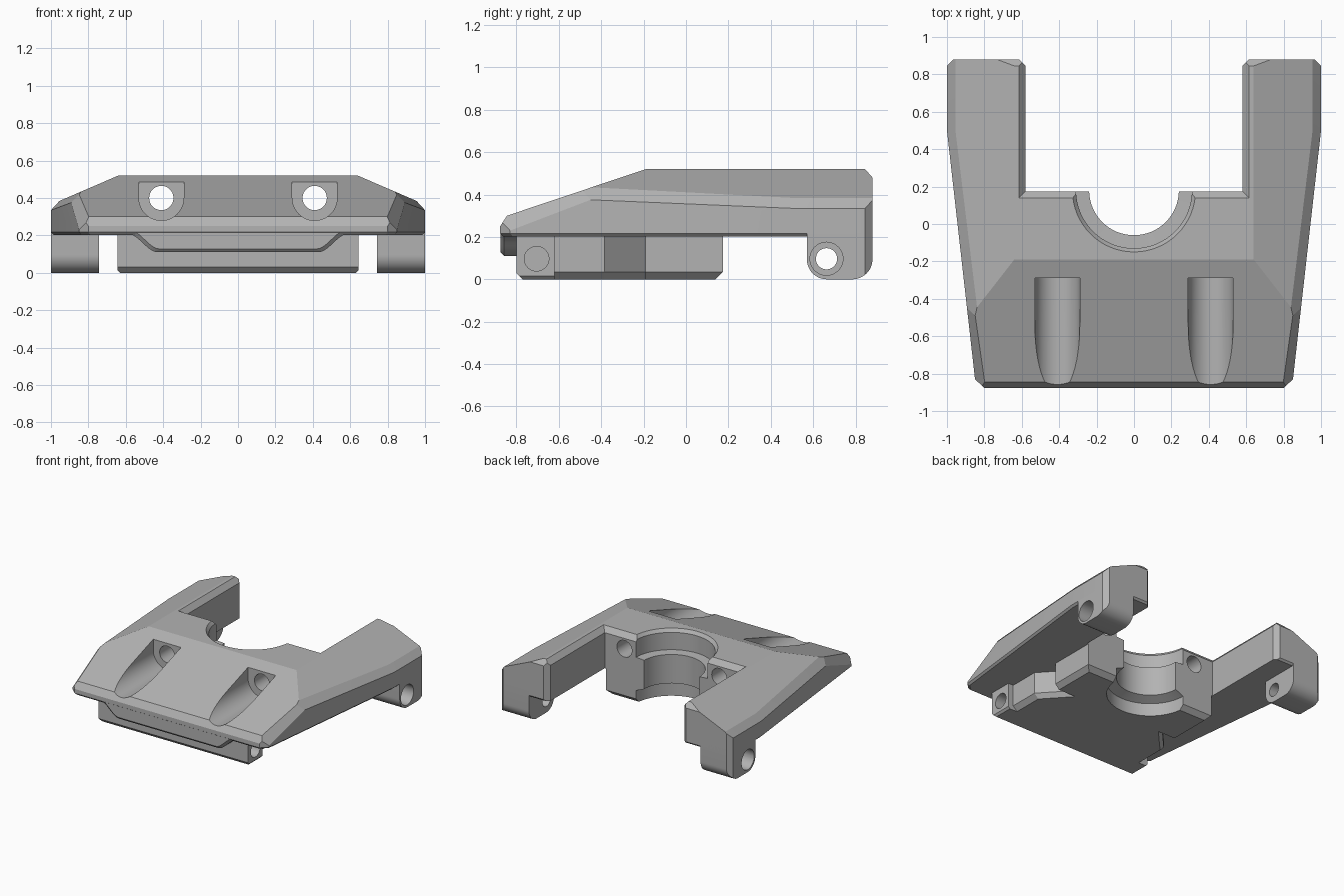
import bpy, bmesh, math
from mathutils import Vector

old = bpy.data.objects.get("Cube")
if old:
    bpy.data.objects.remove(old, do_unlink=True)

grey = bpy.data.materials.new("plain grey")
grey.use_nodes = True
COLOUR = (0.45, 0.45, 0.45, 1)
grey.diffuse_color = COLOUR
grey.node_tree.nodes["Principled BSDF"].inputs["Base Color"].default_value = COLOUR


def make(name, bm):
    bmesh.ops.recalc_face_normals(bm, faces=bm.faces[:])
    mesh = bpy.data.meshes.new(name)
    bm.to_mesh(mesh)
    bm.free()
    mesh.materials.append(grey)
    obj = bpy.data.objects.new(name, mesh)
    bpy.context.collection.objects.link(obj)
    return obj


def loft(rings):
    """Closed solid through equal-length rings of 3D points."""
    bm = bmesh.new()
    vs = [[bm.verts.new(p) for p in ring] for ring in rings]
    n = len(vs[0])
    bm.faces.new(vs[0])
    bm.faces.new(vs[-1])
    for a, b in zip(vs, vs[1:]):
        for i in range(n):
            j = (i + 1) % n
            bm.faces.new((a[i], a[j], b[j], b[i]))
    bmesh.ops.recalc_face_normals(bm, faces=bm.faces[:])
    return bm


def prism(points, axis, lo, hi):
    place = {"x": lambda a, b, t: (t, a, b),
             "y": lambda a, b, t: (a, t, b),
             "z": lambda a, b, t: (a, b, t)}[axis]
    return loft([[place(a, b, t) for a, b in points] for t in (lo, hi)])


def arc(cx, cy, r, start=0, end=360, n=40):
    count = n if end - start == 360 else n + 1
    angles = [math.radians(start + (end - start) * i / n) for i in range(count)]
    return [(cx + r * math.cos(a), cy + r * math.sin(a)) for a in angles]


def rect(x0, y0, x1, y1):
    return [(x0, y0), (x1, y0), (x1, y1), (x0, y1)]


def clip(bm, point, normal):
    """Slice a convex solid by a plane and close it again."""
    bmesh.ops.bisect_plane(bm, geom=bm.verts[:] + bm.edges[:] + bm.faces[:],
                           plane_co=point, plane_no=Vector(normal).normalized(),
                           clear_outer=True)
    bmesh.ops.remove_doubles(bm, verts=bm.verts[:], dist=0.0005)
    corners = [v.co.copy() for v in bm.verts]
    bm.clear()
    for co in corners:
        bm.verts.new(co)
    bmesh.ops.convex_hull(bm, input=bm.verts[:])
    bmesh.ops.delete(bm, geom=[v for v in bm.verts if not v.link_faces], context="VERTS")
    bmesh.ops.dissolve_limit(bm, angle_limit=0.005, verts=bm.verts[:], edges=bm.edges[:])


def clip3(bm, a, b, c, outward):
    a, b, c = Vector(a), Vector(b), Vector(c)
    normal = (b - a).cross(c - a)
    if normal.dot(Vector(outward)) < 0:
        normal.negate()
    clip(bm, a, normal)


def cut(target, bm):
    tool = make("cutter", bm)
    tool.hide_render = True
    mod = target.modifiers.new("cut", "BOOLEAN")
    mod.operation = "DIFFERENCE"
    mod.solver = "EXACT"
    mod.use_hole_tolerant = True
    mod.object = tool
    bpy.context.view_layer.objects.active = target
    bpy.ops.object.modifier_apply(modifier=mod.name)
    bpy.data.objects.remove(tool, do_unlink=True)


def bore():
    """Stepped round opening shared by the shell and the block."""
    steps = ((0.31, -0.1), (0.31, 0.1), (0.24, 0.13), (0.24, 0.355),
             (0.31, 0.36), (0.31, 0.495), (0.345, 0.54))
    return loft([[(x, y, z) for x, y in arc(0, 0.18, r, n=64)] for r, z in steps])


# Faceted upper shell with a thin chamfer around its underside
half = [(0.8, -0.877), (0.85, -0.83), (1, 0.5), (1, 0.845), (0.965, 0.88)]
outline = half + [(-x, y) for x, y in reversed(half)]
bm = loft([[(x * k, y * k, z) for x, y in outline]
           for k, z in ((0.985, 0.203), (1, 0.217), (1, 0.52))])
clip3(bm, (0, -0.19, 0.52), (1, -0.19, 0.52), (0, -0.845, 0.3), (0, -1, 1))
clip3(bm, (0, -0.845, 0.3), (1, -0.845, 0.3), (0, -0.877, 0.25), (0, -1, 1))
clip3(bm, (0, 0.845, 0.52), (1, 0.845, 0.52), (0, 0.88, 0.48), (0, 1, 1))
for s in (-1, 1):
    out = (s, 0, 1)
    wall, ridge = (s * 0.893, -0.45, 0.375), (s * 0.945, 0.5, 0.395)
    clip3(bm, (s * 0.64, 0, 0.52), (s * 0.64, 1, 0.52), (s * 0.93, 0, 0.395), out)
    clip3(bm, (s, 0.5, 0.335), (s, 1, 0.335), ridge, out)
    clip3(bm, wall, (s, 0.5, 0.335), ridge, out)
    clip3(bm, wall, (s * 0.86, -0.45, 0.425), (s * 0.8, -0.84, 0.3), out)
shell = make("upper_shell", bm)
cut(shell, bore())

# Gap between the arms, with a chamfered top edge
gap = [(0.58, 0.175), (0.58, 0.845), (0.615, 0.88), (0.615, 1.1)]
cut(shell, prism(gap + [(-x, y) for x, y in reversed(gap)], "z", 0.1, 0.7))
cut(shell, loft([[(x, y, z) for x, y in rect(-w, f, w, 1.1)]
                 for w, f, z in ((0.575, 0.18, 0.475), (0.655, 0.1, 0.565))]))

# Screw pockets in the front slope and their through holes
for s in (-1, 1):
    x = s * 0.41
    pocket = arc(x, 0.4, 0.12, 180, 360, 24) + [(x + 0.12, 0.7), (x - 0.12, 0.7)]
    cut(shell, prism(pocket, "y", -1, -0.29))
    cut(shell, prism(arc(x, 0.4, 0.065), "y", -0.5, 0.3))

# Lower block with chamfered bottom edges
bm = prism(rect(-0.645, -0.8, 0.645, 0.175), "z", 0, 0.215)
for p, n in (((0.63, 0, 0), (1, 0, -1)), ((-0.63, 0, 0), (-1, 0, -1)),
             ((0, -0.77, 0), (0, -1, -1)), ((0, 0.14, 0), (0, 1, -1))):
    clip(bm, p, n)
block = make("lower_block", bm)
cut(block, bore())

# Stepped block sides with a slanted notch, and blind pivot holes
side = [(0.6, -0.62), (0.6, -0.385), (0.42, -0.19), (0.57, -0.19),
        (0.57, 0.3), (0.9, 0.3), (0.9, -0.62)]
for s in (-1, 1):
    cut(block, loft([[(s * (x - d), y, z) for x, y in side]
                     for d, z in ((0.135, -0.1), (0, 0.035), (0, 0.3))]))
    x0, x1 = sorted((s * 0.5, s * 0.8))
    cut(block, prism(arc(-0.705, 0.097, 0.058), "x", x0, x1))

# Curved front lip with a chamfered lower edge
low = [(0.43 + 0.16 * t, 0.11 + 0.1 * t * t * (3 - 2 * t)) for t in [i / 10 for i in range(11)]]
lip = low + [(0.59, 0.24)]
lip += [(-x, z) for x, z in reversed(lip)]
rings = [[(x * k, y, z + (lift if z < 0.23 else 0)) for x, z in lip]
         for k, y, lift in ((0.98, -0.876, 0.018), (1, -0.858, 0), (1, -0.78, 0))]
parts = [shell, block, make("front_lip", loft(rings))]

# Hinge legs under the arm ends, with counterbored pivot holes
profile = ([(0.57, 0.25)] + arc(0.665, 0.095, 0.095, 180, 270, 12)
           + arc(0.785, 0.095, 0.095, 270, 360, 12) + [(0.88, 0.25)])
for s, label in ((-1, "right"), (1, "left")):
    x0, x1 = sorted((s * 0.742, s * 1.0))
    bm = prism(profile, "x", x0, x1)
    clip(bm, (s, 0.845, 0), (s, 1, 0))
    leg = make(label + "_hinge_leg", bm)
    for r, inner in ((0.05, 0.65), (0.078, 0.82)):
        x0, x1 = sorted((s * inner, s * 1.1))
        cut(leg, prism(arc(0.663, 0.097, r), "x", x0, x1))
    parts.append(leg)

# Smooth curves, crisp edges
bpy.ops.object.select_all(action="DESELECT")
for part in parts:
    part.select_set(True)
bpy.context.view_layer.objects.active = shell
bpy.ops.object.shade_smooth_by_angle(angle=math.radians(14))
